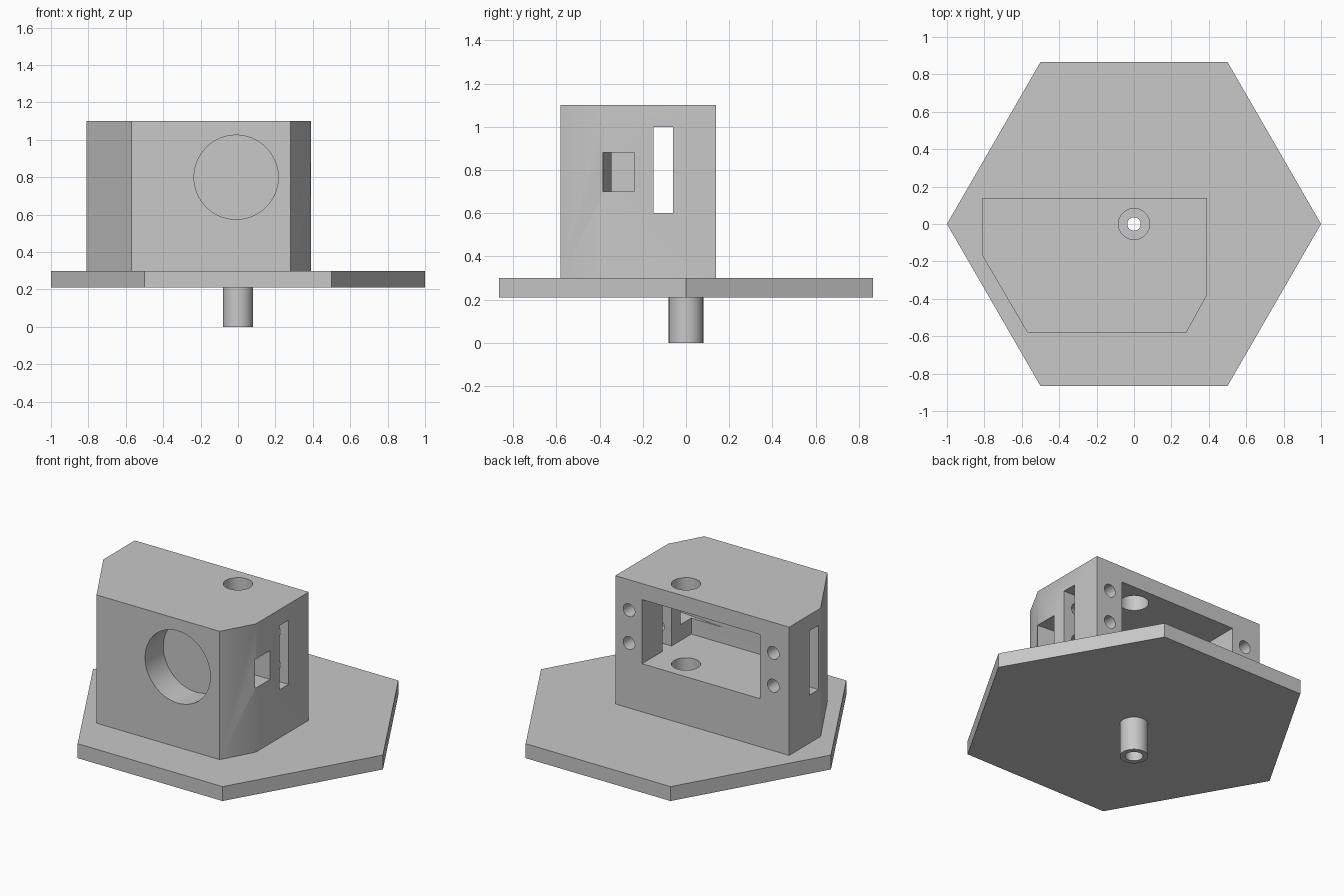
import bpy, bmesh, math
from mathutils import Matrix, Vector

old = bpy.data.objects.get("Cube")
if old:
    bpy.data.objects.remove(old, do_unlink=True)

grey = bpy.data.materials.new("plain grey")
grey.use_nodes = True
colour = (0.58, 0.58, 0.58, 1)
grey.diffuse_color = colour
grey.node_tree.nodes["Principled BSDF"].inputs["Base Color"].default_value = colour


def finish(name, bm):
    bmesh.ops.recalc_face_normals(bm, faces=bm.faces)
    mesh = bpy.data.meshes.new(name)
    bm.to_mesh(mesh)
    bm.free()
    mesh.materials.append(grey)
    ob = bpy.data.objects.new(name, mesh)
    bpy.context.collection.objects.link(ob)
    return ob


def prism(name, outline, z0, z1):
    """Extrude a plan outline between two heights."""
    bm = bmesh.new()
    face = bm.faces.new([bm.verts.new((x, y, z0)) for x, y in outline])
    ext = bmesh.ops.extrude_face_region(bm, geom=[face])
    tops = [v for v in ext["geom"] if isinstance(v, bmesh.types.BMVert)]
    bmesh.ops.translate(bm, verts=tops, vec=(0, 0, z1 - z0))
    return finish(name, bm)


def rod(name, start, end, radius, sides=64):
    """Cylinder between two points."""
    a, b = Vector(start), Vector(end)
    turn = (b - a).to_track_quat("Z", "Y").to_matrix().to_4x4()
    bm = bmesh.new()
    bmesh.ops.create_cone(bm, cap_ends=True, segments=sides, radius1=radius,
                          radius2=radius, depth=(b - a).length,
                          matrix=Matrix.Translation((a + b) / 2) @ turn)
    return finish(name, bm)


def cut(target, cutters):
    """Subtract the cutters, then discard them."""
    bpy.context.view_layer.objects.active = target
    for c in cutters:
        c.hide_render = True
        mod = target.modifiers.new("cut", "BOOLEAN")
        mod.operation = "DIFFERENCE"
        mod.solver = "EXACT"
        mod.object = c
        bpy.ops.object.modifier_apply(modifier=mod.name)
        bpy.data.objects.remove(c, do_unlink=True)


# Hexagonal base plate with a small centre hole
hexagon = [(math.cos(math.radians(a)), math.sin(math.radians(a)))
           for a in range(0, 360, 60)]
plate = prism("base_plate", hexagon, 0.21, 0.30)
cut(plate, [rod("plate_hole", (0, 0, 0.1), (0, 0, 0.4), 0.036)])

# Hollow stem under the plate
stem = rod("stem", (0, 0, 0), (0, 0, 0.21), 0.08)
cut(stem, [rod("stem_bore", (0, 0, -0.1), (0, 0, 0.3), 0.05)])

# Housing block with two chamfered front corners
housing = prism("housing", [(-0.81, 0.14), (0.39, 0.14), (0.39, -0.38),
                            (0.28, -0.58), (-0.57, -0.58), (-0.81, -0.17)],
                0.30, 1.10)

# Back cavity crossed by a thin slot that runs out of both sides
left, right, inner, outer = 0.205, -0.61, -0.06, -0.15
cavity = prism("cavity", [
    (left, 0.3), (left, inner), (0.6, inner), (0.6, outer),
    (left, outer), (left, -0.345), (right, -0.345), (right, outer),
    (-1, outer), (-1, inner), (right, inner), (right, 0.3)], 0.60, 1.0)

# Side window leading into the cavity along a slanted wall
window = prism("side_window", [(0.5, -0.396), (0.5, -0.24), (0.1, -0.24),
                               (-0.1, -0.337)], 0.70, 0.88)

cutters = [cavity, window,
           rod("front_recess", (-0.01, -0.7, 0.80), (-0.01, -0.40, 0.80), 0.225, 96),
           rod("shaft_hole", (0, 0, 0.2), (0, 0, 1.2), 0.083)]

# Four screw holes beside the back opening
for x in (0.295, -0.70):
    for z in (0.705, 0.91):
        cutters.append(rod("screw_hole", (x, 0.3, z), (x, -0.22, z), 0.04, 32))
cut(housing, cutters)

# Smooth the round walls, keep the edges sharp
bpy.ops.object.select_all(action="DESELECT")
for ob in (plate, stem, housing):
    ob.select_set(True)
bpy.context.view_layer.objects.active = housing
bpy.ops.object.shade_smooth_by_angle(angle=math.radians(30))
